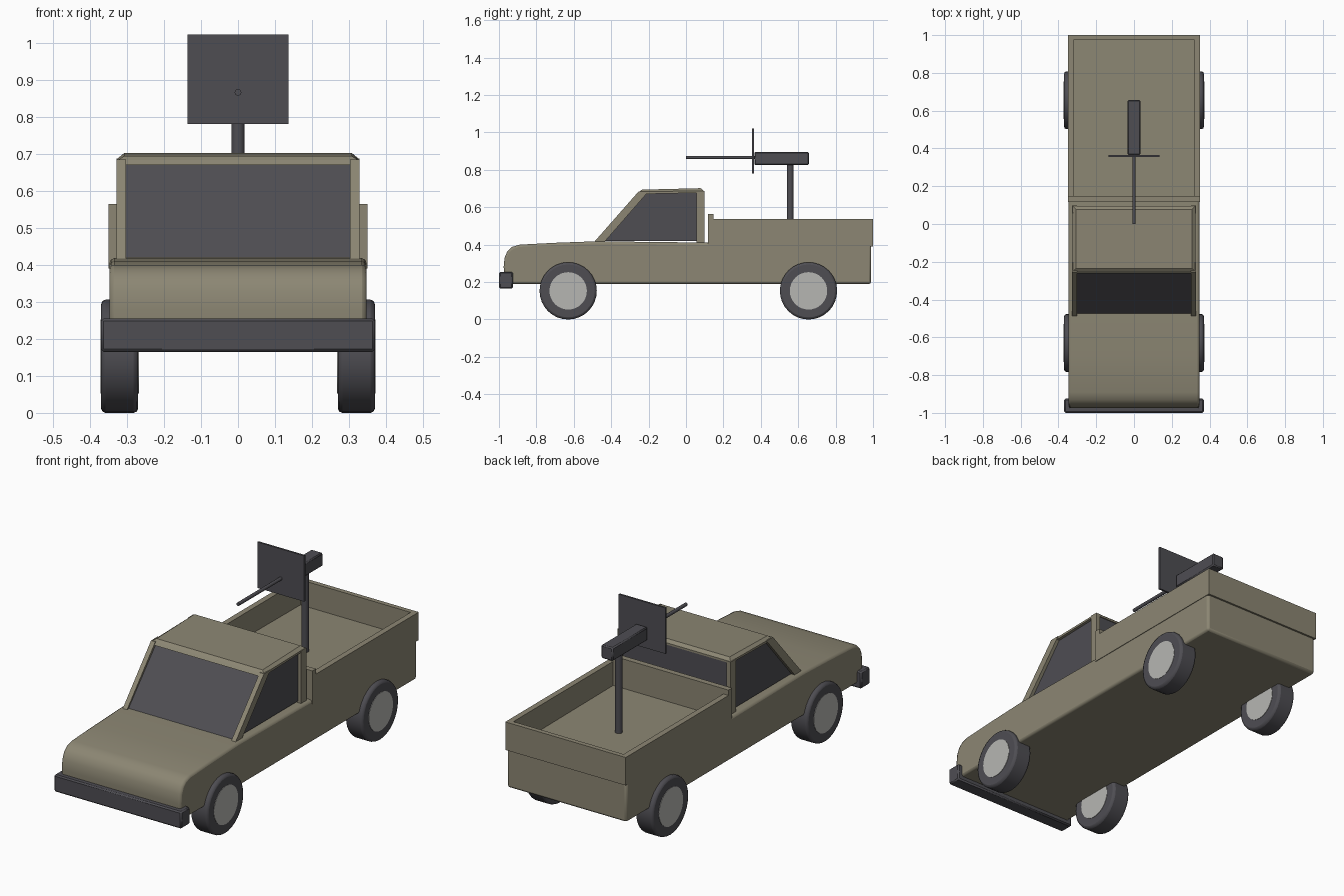
import bpy, bmesh, math
from mathutils import Matrix

if "Cube" in bpy.data.objects:
    bpy.data.objects.remove(bpy.data.objects["Cube"])


def material(name, rgb):
    m = bpy.data.materials.new(name)
    m.diffuse_color = (*rgb, 1.0)
    m.use_nodes = True
    m.node_tree.nodes["Principled BSDF"].inputs["Base Color"].default_value = m.diffuse_color
    return m


OLIVE = material("olive_paint", (0.262, 0.240, 0.172))
DARK = material("dark_grey", (0.077, 0.075, 0.086))
HUB = material("hub_grey", (0.47, 0.47, 0.45))


def finish(bm, name, mat, bevel=0.0, segments=2, smooth=True):
    bmesh.ops.recalc_face_normals(bm, faces=bm.faces)
    mesh = bpy.data.meshes.new(name)
    bm.to_mesh(mesh)
    bm.free()
    mesh.materials.append(mat)
    ob = bpy.data.objects.new(name, mesh)
    bpy.context.collection.objects.link(ob)
    if smooth:
        bpy.ops.object.select_all(action='DESELECT')
        ob.select_set(True)
        bpy.context.view_layer.objects.active = ob
        bpy.ops.object.shade_smooth_by_angle(angle=math.radians(35))
    if bevel:
        mod = ob.modifiers.new("bevel", 'BEVEL')
        mod.width = bevel
        mod.segments = segments
        mod.limit_method = 'ANGLE'
        mod.angle_limit = math.radians(40)
    return ob


def prism(name, profile, x0, x1, mat, bevel=0.0, segments=2):
    """Extrude a (y, z) side profile from x0 to x1."""
    bm = bmesh.new()
    face = bm.faces.new([bm.verts.new((x0, y, z)) for y, z in profile])
    ext = bmesh.ops.extrude_face_region(bm, geom=[face])
    verts = [v for v in ext['geom'] if isinstance(v, bmesh.types.BMVert)]
    bmesh.ops.translate(bm, verts=verts, vec=(x1 - x0, 0, 0))
    return finish(bm, name, mat, bevel, segments)


def box(name, x, y, z, mat, bevel=0.0):
    """Box from (min, max) ranges on each axis."""
    return prism(name, [(y[0], z[0]), (y[1], z[0]), (y[1], z[1]), (y[0], z[1])],
                 x[0], x[1], mat, bevel, 1)


def cylinder(name, radius, length, centre, axis, mat, sides=32, bevel=0.0):
    bm = bmesh.new()
    bmesh.ops.create_cone(bm, cap_ends=True, segments=sides, radius1=radius,
                          radius2=radius, depth=length)
    rot = {'X': Matrix.Rotation(math.pi / 2, 4, 'Y'),
           'Y': Matrix.Rotation(math.pi / 2, 4, 'X'),
           'Z': Matrix.Identity(4)}[axis]
    bm.transform(Matrix.Translation(centre) @ rot)
    return finish(bm, name, mat, bevel)


# Lower body with rounded nose
prism("lower_body", [(-0.965, 0.19), (-0.975, 0.28), (-0.97, 0.33), (-0.955, 0.365),
                     (-0.93, 0.388), (-0.89, 0.40), (-0.70, 0.41), (-0.48, 0.418),
                     (0.12, 0.411), (0.99, 0.405), (0.99, 0.19)],
      -0.347, 0.347, OLIVE, 0.012)

# Front bumper, wrapping round the nose
box("front_bumper", (-0.37, 0.37), (-1.0, -0.925), (0.165, 0.255), DARK, 0.007)

# Load bed walls
for side, s in (("left", -1), ("right", 1)):
    box(side + "_bed_wall", sorted((s * 0.32, s * 0.35)), (0.12, 1.0), (0.39, 0.537), OLIVE)
box("tailgate", (-0.32, 0.32), (0.975, 1.0), (0.39, 0.537), OLIVE)
box("bed_headboard", (-0.35, 0.35), (0.117, 0.147), (0.39, 0.565), OLIVE)

# Cab glass block, recessed behind the pillars
prism("cab_glass", [(-0.475, 0.42), (0.09, 0.42), (0.09, 0.68), (-0.24, 0.68)],
      -0.31, 0.31, DARK)

# Cab pillars
for side, s in (("left", -1), ("right", 1)):
    x0, x1 = sorted((s * 0.303, s * 0.328))
    prism(side + "_front_pillar", [(-0.495, 0.41), (-0.44, 0.41), (-0.20, 0.685),
                                   (-0.253, 0.685)], x0, x1, OLIVE)
    box(side + "_rear_pillar", (x0, x1), (0.055, 0.098), (0.41, 0.688), OLIVE)

# Roof: slab with tapered upper edge
bm = bmesh.new()
rings = []
for hx, yf, yb, zf, zb in ((0.325, -0.262, 0.095, 0.670, 0.678),
                           (0.325, -0.25, 0.095, 0.683, 0.688),
                           (0.308, -0.236, 0.078, 0.694, 0.702)):
    rings.append([bm.verts.new(p) for p in ((-hx, yf, zf), (hx, yf, zf),
                                            (hx, yb, zb), (-hx, yb, zb))])
bm.faces.new(rings[0][::-1])
bm.faces.new(rings[2])
for a, b in zip(rings, rings[1:]):
    for i in range(4):
        j = (i + 1) % 4
        bm.faces.new((a[i], a[j], b[j], b[i]))
finish(bm, "roof", OLIVE, smooth=False)

# Wheels with hubs showing on both faces
for end, y in (("front", -0.63), ("rear", 0.655)):
    for side, s in (("left", -1), ("right", 1)):
        c = (s * 0.32, y, 0.153)
        cylinder(f"{end}_{side}_tyre", 0.153, 0.10, c, 'X', DARK, 32, 0.012)
        cylinder(f"{end}_{side}_hub", 0.10, 0.104, c, 'X', HUB, 32)

# Mounted gun: post, receiver, barrel and shield
cylinder("gun_post", 0.018, 0.44, (0, 0.557, 0.62), 'Z', DARK, 24)
box("gun_receiver", (-0.034, 0.034), (0.365, 0.657), (0.825, 0.896), DARK, 0.006)
cylinder("gun_barrel", 0.009, 0.38, (0, 0.19, 0.866), 'Y', DARK, 16)
box("gun_shield", (-0.136, 0.136), (0.354, 0.364), (0.781, 1.022), DARK)
